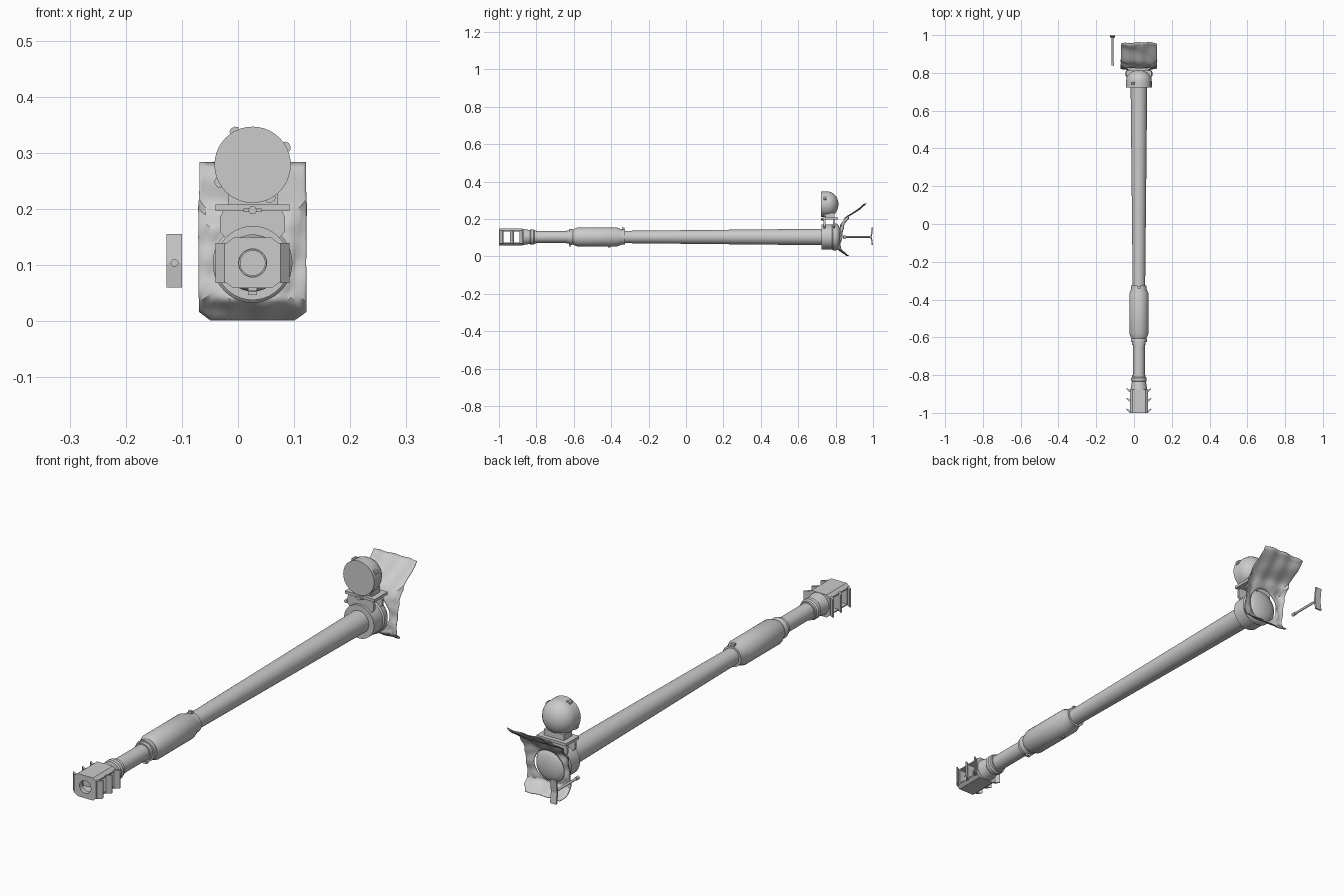
import bpy, bmesh, math
from mathutils import Vector

if "Cube" in bpy.data.objects:
    bpy.data.objects.remove(bpy.data.objects["Cube"])

CX, CZ = 0.026, 0.104          # bore axis
grey = bpy.data.materials.new("steel_grey")
grey.diffuse_color = (0.6, 0.6, 0.6, 1)
grey.use_nodes = True
grey.node_tree.nodes["Principled BSDF"].inputs["Base Color"].default_value = grey.diffuse_color


def finish(name, bm, smooth=True):
    bmesh.ops.recalc_face_normals(bm, faces=bm.faces)
    me = bpy.data.meshes.new(name)
    bm.to_mesh(me)
    bm.free()
    me.materials.append(grey)
    ob = bpy.data.objects.new(name, me)
    bpy.context.collection.objects.link(ob)
    if smooth:
        bpy.ops.object.select_all(action='DESELECT')
        ob.select_set(True)
        bpy.context.view_layer.objects.active = ob
        bpy.ops.object.shade_smooth_by_angle(angle=math.radians(35))
    return ob


def lathe(name, profile, cx=CX, cz=CZ, n=32):
    """Revolve (y, radius) points about an axis parallel to y."""
    bm = bmesh.new()
    rings = []
    for y, r in profile:
        if r == 0:
            rings.append([bm.verts.new((cx, y, cz))] * n)
        else:
            rings.append([bm.verts.new((cx + r * math.cos(2 * math.pi * i / n), y,
                                        cz + r * math.sin(2 * math.pi * i / n))) for i in range(n)])
    for a, b in zip(rings, rings[1:]):
        for i in range(n):
            j = (i + 1) % n
            bm.faces.new(list(dict.fromkeys((a[i], a[j], b[j], b[i]))))
    return finish(name, bm)


def prism(name, outline, axis, lo, hi):
    """Extrude a 2D outline along y (x,z points), z (x,y points) or x (y,z points)."""
    put = {'y': lambda p, d: (p[0], d, p[1]), 'z': lambda p, d: (p[0], p[1], d),
           'x': lambda p, d: (d, p[0], p[1])}[axis]
    bm = bmesh.new()
    a = [bm.verts.new(put(p, lo)) for p in outline]
    b = [bm.verts.new(put(p, hi)) for p in outline]
    bm.faces.new(a)
    bm.faces.new(b)
    for i in range(len(a)):
        j = (i + 1) % len(a)
        bm.faces.new((a[i], a[j], b[j], b[i]))
    return finish(name, bm, False)


def box(name, x0, x1, y0, y1, z0, z1):
    return prism(name, [(x0, y0), (x1, y0), (x1, y1), (x0, y1)], 'z', z0, z1)


def cut(ob, cutter):
    mod = ob.modifiers.new("cut", 'BOOLEAN')
    mod.operation, mod.object, mod.solver = 'DIFFERENCE', cutter, 'EXACT'
    cutter.hide_render = True
    cutter.hide_set(True)


# Barrel tube with hollow muzzle end
lathe("barrel", [(-0.70, 0), (-0.70, 0.022), (-0.86, 0.022), (-0.86, 0.031), (-0.62, 0.031),
                 (-0.33, 0.033), (0.74, 0.044), (0.74, 0)])

# Fume extractor sleeve and its end collars
lathe("fume_extractor", [(-0.64, 0.03), (-0.64, 0.036), (-0.625, 0.036), (-0.625, 0.042), (-0.61, 0.042),
                         (-0.605, 0.040), (-0.58, 0.051), (-0.37, 0.051), (-0.345, 0.041),
                         (-0.325, 0.041), (-0.325, 0.03)])
for y, z in ((-0.62, CZ - 0.046), (-0.335, CZ + 0.044), (-0.41, CZ - 0.053)):
    box("extractor_bolt", CX - 0.008, CX + 0.008, y - 0.006, y + 0.006, z - 0.004, z + 0.006)

# Muzzle brake: chamfered body, side ports and bore
body = [(0.034, 0.045), (0.048, 0.034), (0.048, -0.034), (0.034, -0.045)]
body += [(-x, z) for x, z in reversed(body)]
brake = prism("muzzle_brake", [(CX + x, CZ + z) for x, z in body], 'y', -1.0, -0.875)
cut(brake, lathe("bore_cutter", [(-1.1, 0), (-1.1, 0.025), (-0.80, 0.025), (-0.80, 0)]))
for y0, y1 in ((-0.982, -0.938), (-0.928, -0.888)):
    cut(brake, box("port_cutter", CX - 0.2, CX + 0.2, y0, y1, CZ - 0.029, CZ + 0.029))
lathe("muzzle_ring", [(-0.99, 0.025), (-1.0, 0.025), (-1.0, 0.030), (-0.99, 0.030)])
lathe("brake_neck", [(-0.88, 0.024), (-0.88, 0.045), (-0.835, 0.037), (-0.83, 0.041), (-0.815, 0.041),
                     (-0.81, 0.036), (-0.80, 0.036), (-0.80, 0.03)])

# Swept side baffles
for y in (-0.992, -0.935, -0.884):
    for s in (-1, 1):
        plan = [(0.03, -0.006), (0.05, -0.006), (0.066, 0.010), (0.064, 0.015), (0.048, 0.005), (0.03, 0.005)]
        fin = prism("brake_baffle", [(CX + s * a, y + b) for a, b in plan], 'z', CZ - 0.036, CZ + 0.036)
        cut(fin, bpy.data.objects["bore_cutter"])

# Collar at the barrel root with a domed rear
lathe("root_collar", [(0.725, 0.04), (0.725, 0.066), (0.78, 0.066), (0.785, 0.071), (0.805, 0.071),
                      (0.815, 0.064), (0.825, 0.04), (0.83, 0)], n=40)

# Searchlight: flat lens face, short drum and rounded back
LZ, LR = 0.279, 0.068
dome = [(0.757 + 0.058 * math.sin(t * math.pi / 16), LR * math.cos(t * math.pi / 16)) for t in range(8)]
lathe("searchlight", [(0.723, 0), (0.723, LR)] + dome + [(0.815, 0)], cz=LZ, n=40)
for k in range(4):
    a = math.radians(28 + 90 * k)
    u, v = Vector((math.cos(a), math.sin(a))), Vector((-math.sin(a), math.cos(a)))
    c = Vector((CX, LZ))
    pts = [c + u * r + v * w for r, w in ((0.06, -0.009), (0.071, -0.009), (0.075, -0.004),
                                         (0.075, 0.004), (0.071, 0.009), (0.06, 0.009))]
    prism("searchlight_clip", pts, 'y', 0.735, 0.752)

# Searchlight mount
box("mount_neck", CX - 0.044, CX + 0.044, 0.745, 0.795, 0.205, 0.232)
box("mount_plate", CX - 0.066, CX + 0.066, 0.73, 0.812, 0.197, 0.208)
for y0, y1 in ((0.735, 0.745), (0.787, 0.797)):
    prism("mount_leg", [(CX - 0.052, 0.198), (CX + 0.052, 0.198), (CX + 0.058, 0.185),
                        (CX + 0.058, 0.16), (CX + 0.045, 0.145), (CX - 0.045, 0.145),
                        (CX - 0.058, 0.16), (CX - 0.058, 0.185)], 'y', y0, y1)
lathe("mount_bolt", [(0.722, 0), (0.722, 0.008), (0.735, 0.008)], cz=0.198, n=6)
box("mount_latch", CX - 0.016, CX + 0.016, 0.725, 0.735, 0.195, 0.201)


# Canvas dust cover: wrinkled sheet with a round hole around the collar
def sheet_y(z):
    pts = [(0.0, 0.872), (0.012, 0.852), (0.04, 0.815), (0.10, 0.822), (0.17, 0.83), (0.21, 0.86),
           (0.25, 0.925), (0.29, 0.968)]
    for (z0, y0), (z1, y1) in zip(pts, pts[1:]):
        if z <= z1:
            return y0 + (y1 - y0) * (z - z0) / (z1 - z0)
    return pts[-1][1]


X0, X1, Z0, Z1, N, R = -0.069, 0.121, 0.004, 0.282, 16, 12
corners = [(X0 + 0.02, Z0), (X1 - 0.02, Z0), (X1, Z0 + 0.015), (X1, Z1), (X0, Z1), (X0, Z0 + 0.015)]
rim = []
for i, (a, b) in enumerate(zip(corners, corners[1:] + corners[:1])):
    n = 3 if i in (1, 5) else N
    rim += [Vector(a).lerp(Vector(b), k / n) for k in range(n)]
bm = bmesh.new()
hub, rings = Vector((CX, CZ)), []
for j in range(R + 1):
    t, ring = j / R, []
    for p in rim:
        q = (hub + (p - hub).normalized() * 0.066).lerp(p, t)
        wave = 0.006 * math.sin(60 * q.x + 45 * q.y) * math.sin(70 * q.y - 35 * q.x + 1)
        y = sheet_y(q.y) + wave * min(1, 3 * t) + 0.012 * (abs(q.x - CX) / 0.095) ** 4 * (q.y < 0.2)
        ring.append(bm.verts.new((q.x, y, q.y)))
    rings.append(ring)
for a, b in zip(rings, rings[1:]):
    for i in range(len(rim)):
        k = (i + 1) % len(rim)
        bm.faces.new((a[i], a[k], b[k], b[i]))
cover = finish("canvas_cover", bm)
cover.modifiers.new("thickness", 'SOLIDIFY').thickness = 0.003

# Loose T-handle pin beside the cover
PX = -0.113
lathe("pin_rod", [(0.84, 0), (0.84, 0.007), (0.855, 0.007), (0.855, 0.005), (0.985, 0.005),
                  (0.985, 0.007), (0.993, 0.007), (0.993, 0)], cx=PX, n=12)
prism("pin_handle", [(0.993, 0.06), (1.0, 0.06), (0.994, CZ), (1.0, 0.156), (0.993, 0.156), (0.987, CZ)],
      'x', -0.127, -0.1)
